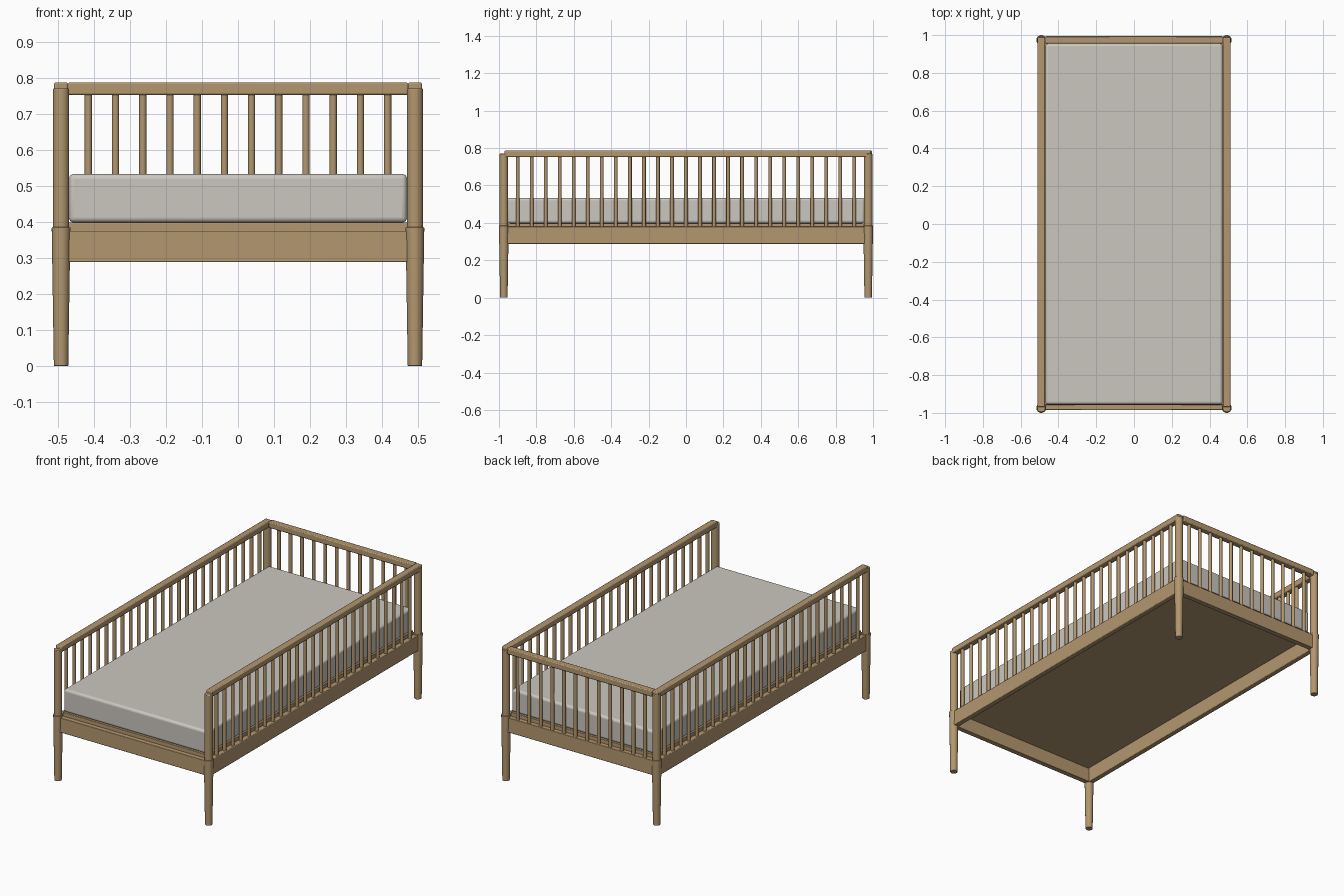
import bpy
import math

old = bpy.data.objects.get("Cube")
if old:
    bpy.data.objects.remove(old, do_unlink=True)


def make_material(name, colour):
    mat = bpy.data.materials.new(name)
    mat.use_nodes = True
    mat.diffuse_color = (*colour, 1)
    mat.node_tree.nodes["Principled BSDF"].inputs["Base Color"].default_value = (*colour, 1)
    return mat


WOOD = make_material("oak_wood", (0.45, 0.31, 0.16))
FABRIC = make_material("pale_fabric", (0.60, 0.57, 0.52))

POST_X, POST_Y = 0.491, 0.974
LEG_TOP, POST_TOP = 0.385, 0.77


def finish(obj, name, mat, bevel=0, segments=2):
    obj.name = name
    obj.data.materials.append(mat)
    if bevel:
        mod = obj.modifiers.new("soft_edges", "BEVEL")
        mod.width, mod.segments = bevel, segments
        mod.limit_method = "ANGLE"
    bpy.ops.object.shade_smooth_by_angle(angle=math.radians(40))
    return obj


def box(name, mat, x, y, z, bevel=0.003, segments=2):
    """Box from (min, max) pairs on each axis."""
    spans = (x, y, z)
    bpy.ops.mesh.primitive_cube_add(size=1, location=[sum(s) / 2 for s in spans])
    obj = bpy.context.object
    obj.scale = [s[1] - s[0] for s in spans]
    bpy.ops.object.transform_apply(location=False, rotation=False, scale=True)
    return finish(obj, name, mat, bevel, segments)


def rod(name, x, y, z0, z1, r0, r1, sides=24, bevel=0.0):
    bpy.ops.mesh.primitive_cone_add(vertices=sides, radius1=r0, radius2=r1,
                                    depth=z1 - z0, location=(x, y, (z0 + z1) / 2))
    return finish(bpy.context.object, name, WOOD, bevel)


# Corner posts: tapered leg below, slimmer round post above
for sx, side in ((1, "left"), (-1, "right")):
    for sy, end in ((1, "back"), (-1, "front")):
        x, y = sx * POST_X, sy * POST_Y
        rod(f"{end}_{side}_leg", x, y, 0, LEG_TOP, 0.020, 0.026, bevel=0.002)
        rod(f"{end}_{side}_post", x, y, LEG_TOP - 0.01, POST_TOP, 0.0225, 0.0225, bevel=0.003)

# Lower frame rails
for s, name in ((1, "back"), (-1, "front")):
    c = s * 0.97
    box(f"{name}_lower_rail", WOOD, (-POST_X, POST_X), (c - 0.015, c + 0.015), (0.288, 0.375))
for s, name in ((1, "left"), (-1, "right")):
    c = s * 0.49
    box(f"{name}_lower_rail", WOOD, (c - 0.015, c + 0.015), (-POST_Y, POST_Y), (0.288, 0.38))

# Top rails around the two sides and the back
for s, name in ((1, "left"), (-1, "right")):
    c = s * 0.491
    box(f"{name}_top_rail", WOOD, (c - 0.0195, c + 0.0195), (-0.97, 0.988), (0.752, 0.787), 0.005)
box("back_top_rail", WOOD, (-0.472, 0.472), (0.956, 0.994), (0.752, 0.787), 0.005)

# Spindles
for i in range(25):
    y = (i - 12) * 0.075
    for s, name in ((1, "left"), (-1, "right")):
        rod(f"{name}_spindle_{i + 1}", s * 0.49, y, 0.37, 0.757, 0.01, 0.01, 16)
for i in range(12):
    rod(f"back_spindle_{i + 1}", (i - 5.5) * 0.0755, 0.974, 0.365, 0.757, 0.01, 0.01, 16)

# Base panel and mattress
box("base_panel", WOOD, (-0.472, 0.472), (-0.958, 0.958), (0.372, 0.398), 0.002)
box("mattress", FABRIC, (-0.469, 0.469), (-0.955, 0.955), (0.398, 0.533), 0.014, 4)
